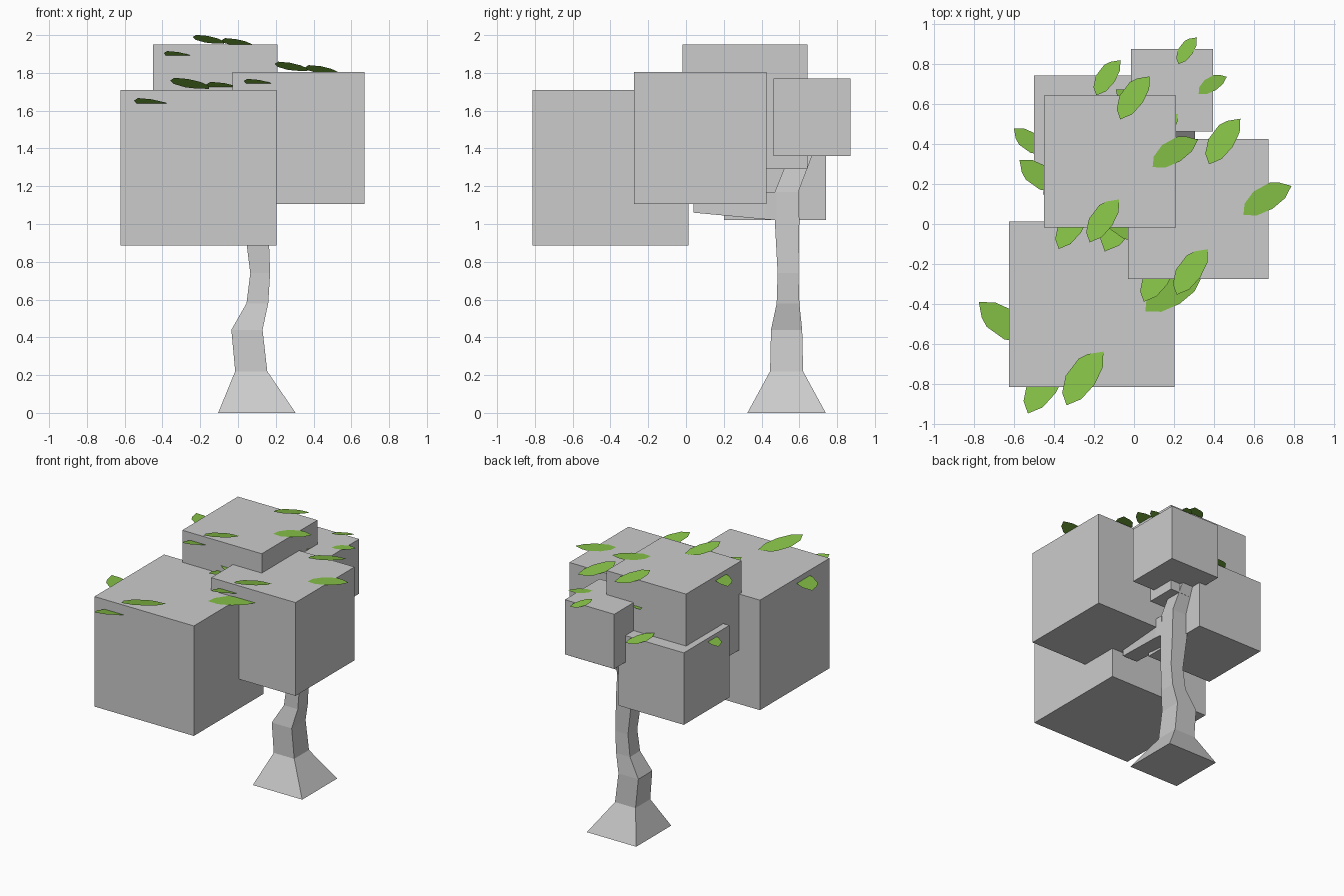
import bpy, bmesh, math
from mathutils import Matrix, Vector

if "Cube" in bpy.data.objects:
    bpy.data.objects.remove(bpy.data.objects["Cube"])

green = bpy.data.materials.new("leaf_green")
green.diffuse_color = (0.23, 0.52, 0.06, 1)
green.use_nodes = True
green.node_tree.nodes["Principled BSDF"].inputs["Base Color"].default_value = green.diffuse_color


def add_object(name, bm, mat=None):
    mesh = bpy.data.meshes.new(name)
    bm.to_mesh(mesh)
    bm.free()
    ob = bpy.data.objects.new(name, mesh)
    bpy.context.collection.objects.link(ob)
    if mat:
        mesh.materials.append(mat)
    return ob


def loft(name, rings):
    """Skin a chain of four-cornered rings and cap both ends."""
    bm = bmesh.new()
    loops = [[bm.verts.new(p) for p in ring] for ring in rings]
    for a, b in zip(loops, loops[1:]):
        for i in range(4):
            j = (i + 1) % 4
            bm.faces.new((a[i], a[j], b[j], b[i]))
    bm.faces.new(loops[0])
    bm.faces.new(loops[-1])
    bmesh.ops.recalc_face_normals(bm, faces=bm.faces)
    return add_object(name, bm)


# Crooked square trunk with flared foot: z, x range, y range
trunk = [
    (0.00, -0.105, 0.305, 0.325, 0.74),
    (0.22, -0.015, 0.155, 0.445, 0.62),
    (0.44, -0.035, 0.130, 0.450, 0.615),
    (0.58, 0.045, 0.160, 0.480, 0.60),
    (0.74, 0.065, 0.170, 0.485, 0.595),
    (1.02, 0.030, 0.160, 0.470, 0.60),
    (1.17, 0.035, 0.155, 0.470, 0.595),
    (1.42, 0.040, 0.120, 0.570, 0.69),
]
loft("trunk", [[(x0, y0, z), (x1, y0, z), (x1, y1, z), (x0, y1, z)]
               for z, x0, x1, y0, y1 in trunk])

# Side branch reaching forward: y, x range, z range
branch = [(0.48, 0.03, 0.16, 1.02, 1.17),
          (0.42, 0.03, 0.16, 1.025, 1.17),
          (0.04, 0.01, 0.13, 1.06, 1.16)]
loft("branch", [[(x0, y, z0), (x1, y, z0), (x1, y, z1), (x0, y, z1)]
                for y, x0, x1, z0, z1 in branch])

# Single leaf outline, relative to a foliage cube of size 1
outline = [(-.20, -.014), (-.15, .05), (-.05, .09), (.08, .082), (.136, .05),
           (.20, -.02), (.115, -.07), (0, -.086), (-.12, -.068)]

# Leaf placement around a cube top: x, y, z offset, turn, tilt
placements = [
    (-.056, -.44, .04, 57, -12.4),
    (-.29, -.49, -.09, 57, -12.4),
    (.175, .49, .014, 57, -12.4),
    (.485, .075, .004, 32, 0),
    (-.525, -.11, -.05, 148, 0),
]

# Foliage cubes: name, centre x, centre y, top z, size
cubes = [
    ("front", -0.21, -0.40, 1.71, 0.825),
    ("right", 0.32, 0.075, 1.805, 0.70),
    ("top", -0.12, 0.312, 1.95, 0.66),
    ("back", 0.19, 0.667, 1.77, 0.41),
    ("left", -0.23, 0.47, 1.56, 0.54),
]
for name, cx, cy, top, s in cubes:
    bm = bmesh.new()
    bmesh.ops.create_cube(bm, size=s,
                          matrix=Matrix.Translation((cx, cy, top - s / 2)))
    add_object("foliage_" + name, bm)

    # Leaves scattered on the cube
    bm = bmesh.new()
    for x, y, z, turn, tilt in placements:
        m = (Matrix.Translation((cx + x * s, cy + y * s, top + z * s))
             @ Matrix.Rotation(math.radians(tilt), 4, 'X')
             @ Matrix.Rotation(math.radians(turn), 4, 'Z')
             @ Matrix.Scale(s, 4))
        face = bm.faces.new([bm.verts.new(m @ Vector((u, v, 0)))
                             for u, v in outline])
        face.normal_update()
        if face.normal.z < 0:
            face.normal_flip()
    add_object("leaves_" + name, bm, green)
